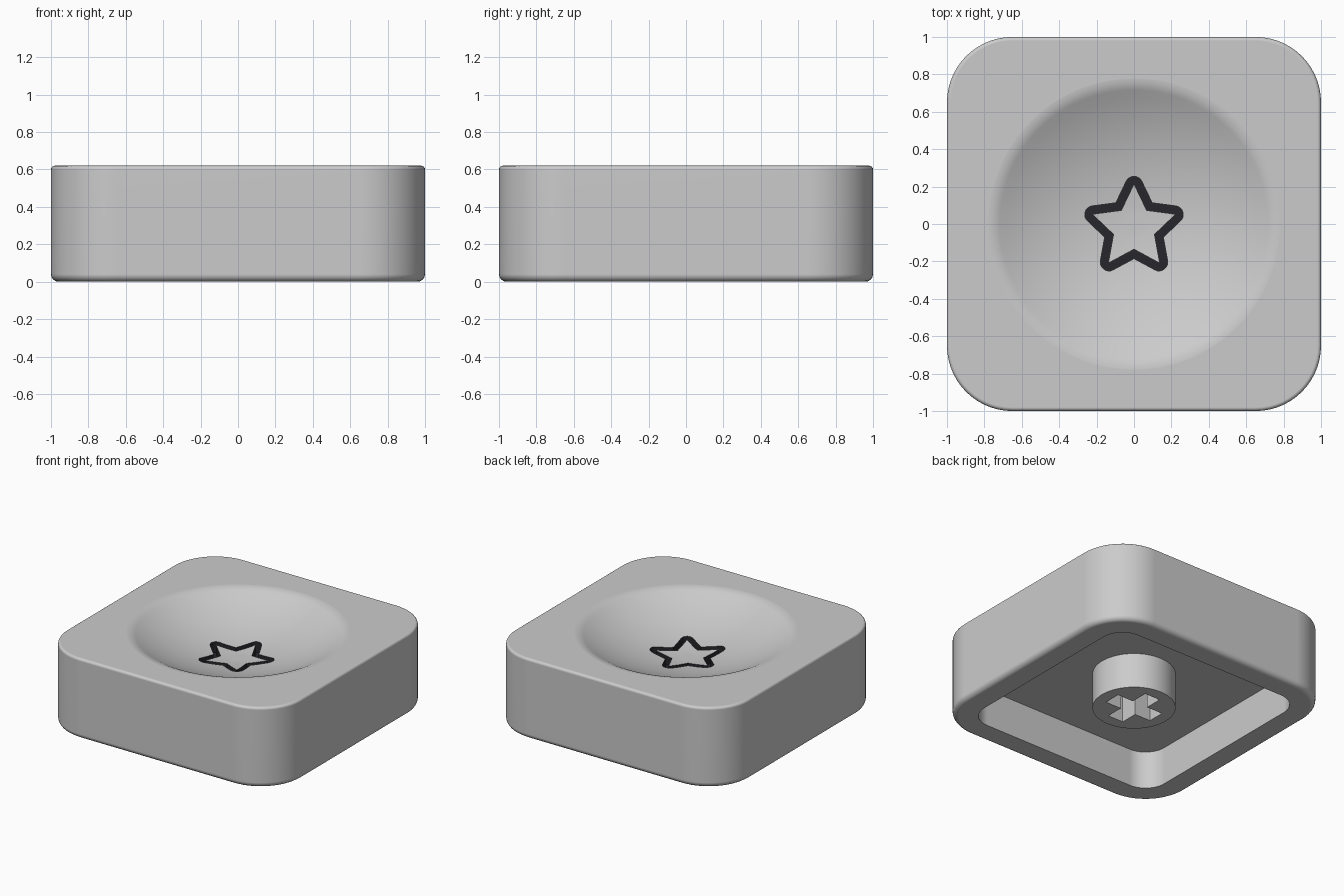
import bpy, bmesh
from math import sin, cos, pi, sqrt, asin
from mathutils import Vector

if "Cube" in bpy.data.objects:
    bpy.data.objects.remove(bpy.data.objects["Cube"])

HEIGHT, CEILING = 0.62, 0.29


def rounded_square(half, r, z, n=14):
    c = half - r
    return [(sx * c + r * cos(a), sy * c + r * sin(a), z)
            for k, (sx, sy) in enumerate([(1, 1), (-1, 1), (-1, -1), (1, -1)])
            for a in [(k + i / n) * pi / 2 for i in range(n + 1)]]


def circle(r, z, n=96):
    return [(r * cos(2 * pi * i / n), r * sin(2 * pi * i / n), z) for i in range(n)]


def loft(name, rings, closed=False):
    """Skin matching rings into a solid; closed joins last ring to first."""
    bm = bmesh.new()
    vs = [[bm.verts.new(p) for p in ring] for ring in rings]
    n = len(vs[0])
    pairs = list(zip(vs, vs[1:])) + ([(vs[-1], vs[0])] if closed else [])
    for a, b in pairs:
        for i in range(n):
            j = (i + 1) % n
            bm.faces.new((a[i], a[j], b[j], b[i]))
    if not closed:
        bm.faces.new(vs[0][::-1])
        bm.faces.new(vs[-1])
    bmesh.ops.recalc_face_normals(bm, faces=bm.faces)
    me = bpy.data.meshes.new(name)
    bm.to_mesh(me)
    bm.free()
    ob = bpy.data.objects.new(name, me)
    bpy.context.collection.objects.link(ob)
    return ob


def cut(ob, cutter):
    m = ob.modifiers.new("cut", 'BOOLEAN')
    m.operation, m.solver, m.object = 'DIFFERENCE', 'EXACT', cutter
    m.material_mode = 'TRANSFER'
    bpy.context.view_layer.objects.active = ob
    bpy.ops.object.modifier_apply(modifier=m.name)
    bpy.data.objects.remove(cutter)


def smooth(ob):
    bpy.ops.object.select_all(action='DESELECT')
    ob.select_set(True)
    bpy.context.view_layer.objects.active = ob
    bpy.ops.object.shade_smooth_by_angle(angle=0.52)
    ob.modifiers.new("normals", 'WEIGHTED_NORMAL').keep_sharp = True


def material(name, v):
    m = bpy.data.materials.new(name)
    m.diffuse_color = (*v, 1)
    m.use_nodes = True
    m.node_tree.nodes["Principled BSDF"].inputs["Base Color"].default_value = m.diffuse_color
    return m


# Cap body: rounded square with eased bottom and top edges
steps = [i / 4 * pi / 2 for i in range(5)]
levels = [(0.04 * (1 - sin(a)), 0.04 * (1 - cos(a))) for a in steps]
levels += [(0.02 * (1 - cos(a)), HEIGHT - 0.02 * (1 - sin(a))) for a in steps]
body = loft("cap_body", [rounded_square(1 - d, 0.35 - d, z) for d, z in levels])
body.data.materials.append(material("grey", (0.8, 0.8, 0.8)))

# Hollow underside
cut(body, loft("cavity", [rounded_square(0.82, 0.17, z) for z in (-0.1, CEILING)]))

# Spherical dish whose rim rolls softly into the flat top
R, F, depth = 1.5, 0.15, 0.2
zc = HEIGHT - depth + R
rim = sqrt((R + F) ** 2 - (zc - HEIGHT + F) ** 2)
ang = asin(rim / (R + F))
prof = [(R * sin(ang * i / 16), zc - R * cos(ang * i / 16)) for i in range(1, 17)]
prof += [(rim - F * sin(ang * (1 - i / 6)), HEIGHT - F + F * cos(ang * (1 - i / 6)))
         for i in range(1, 6)]
prof += [(rim, HEIGHT + 0.0005), (rim, 0.9)]
cut(body, loft("dish", [circle(r, z) for r, z in prof]))


# Star groove: centreline with rounded tips, widened to a band
def star_line(tip=0.285, inner=0.14, rho=0.025, cy=-0.02):
    pts = []
    for k in range(5):
        a = pi / 2 + k * 2 * pi / 5
        T = Vector((cos(a), sin(a)))
        side = Vector((-T.y, T.x))
        valley = T * inner * cos(pi / 5) + side * inner * sin(pi / 5)
        d = (valley - T * tip).normalized()
        half = asin(d.dot(side))
        c = T * (tip - rho / sin(half))
        sweep = pi / 2 - half
        for i in range(9):
            b = -sweep + 2 * sweep * i / 8
            pts.append(c + T * rho * cos(b) + side * rho * sin(b))
        pts.append(valley)
    return [p + Vector((0, cy)) for p in pts]


def offset(pts, w):
    out = []
    for i, p in enumerate(pts):
        t1 = (p - pts[i - 1]).normalized()
        t2 = (pts[(i + 1) % len(pts)] - p).normalized()
        n1, n2 = Vector((t1.y, -t1.x)), Vector((t2.y, -t2.x))
        out.append(p + (n1 + n2) * w / (1 + n1.dot(n2)))
    return out


line = star_line()
outer, inner = offset(line, 0.022), offset(line, -0.022)
groove = loft("star_groove", [[(p.x, p.y, z) for p in pts] for pts, z in
                              ((outer, 0.36), (outer, 0.7), (inner, 0.7), (inner, 0.36))],
              closed=True)
groove.data.materials.append(material("dark", (0.02, 0.02, 0.025)))
cut(body, groove)
smooth(body)

# Mounting stem with cross socket
stem = loft("stem", [circle(0.29, z, 64) for z in (0.02, CEILING + 0.005)])
a, b = 0.2, 0.065
cross = [(a, -b), (a, b), (b, b), (b, a), (-b, a), (-b, b),
         (-a, b), (-a, -b), (-b, -b), (-b, -a), (b, -a), (b, -b)]
cut(stem, loft("cross_socket", [[(x, y, z) for x, y in cross] for z in (-0.1, 0.28)]))
smooth(stem)
